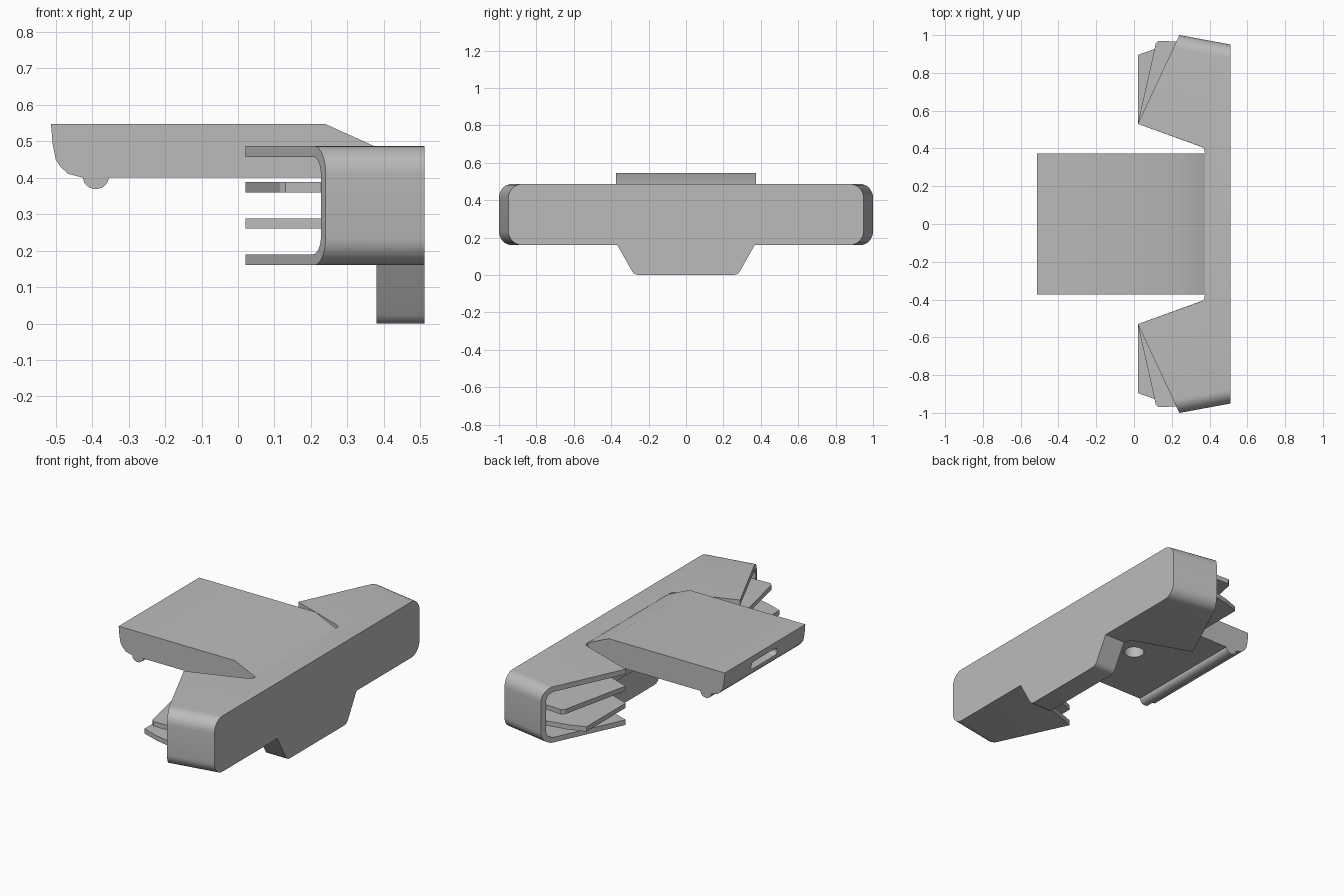
import bpy, bmesh, math
from mathutils import Vector

cube = bpy.data.objects.get("Cube")
if cube:
    bpy.data.objects.remove(cube, do_unlink=True)

grey = bpy.data.materials.new("plain grey")
grey.use_nodes = True
COLOUR = (0.5, 0.5, 0.5, 1)
grey.diffuse_color = COLOUR
grey.node_tree.nodes["Principled BSDF"].inputs["Base Color"].default_value = COLOUR


def loft(name, lower, upper):
    """Closed solid between two matching loops of 3D points."""
    bm = bmesh.new()
    a = [bm.verts.new(p) for p in lower]
    b = [bm.verts.new(p) for p in upper]
    bm.faces.new(a)
    bm.faces.new(b)
    for i in range(len(a)):
        j = (i + 1) % len(a)
        bm.faces.new((a[i], a[j], b[j], b[i]))
    bmesh.ops.recalc_face_normals(bm, faces=bm.faces)
    mesh = bpy.data.meshes.new(name)
    bm.to_mesh(mesh)
    bm.free()
    mesh.materials.append(grey)
    obj = bpy.data.objects.new(name, mesh)
    bpy.context.collection.objects.link(obj)
    return obj


def plan_solid(name, pts, z0, z1):
    return loft(name, [(x, y, z0) for x, y in pts], [(x, y, z1) for x, y in pts])


def rounded_loop(x, half, z0, z1, r, steps=8):
    """Rounded rectangle in the y-z plane."""
    pts = []
    for k, (sy, top) in enumerate(((1, True), (-1, True), (-1, False), (1, False))):
        cy, cz = sy * (half - r), (z1 - r if top else z0 + r)
        for i in range(steps + 1):
            t = math.pi / 2 * (k + i / steps)
            pts.append((x, cy + r * math.cos(t), cz + r * math.sin(t)))
    return pts


def combine(obj, tool, operation):
    mod = obj.modifiers.new("cut", "BOOLEAN")
    mod.operation, mod.object, mod.solver = operation, tool, "EXACT"
    bpy.context.view_layer.objects.active = obj
    bpy.ops.object.modifier_apply(modifier=mod.name)
    bpy.data.objects.remove(tool, do_unlink=True)


def smooth(obj):
    bpy.ops.object.select_all(action="DESELECT")
    obj.select_set(True)
    bpy.context.view_layer.objects.active = obj
    bpy.ops.object.shade_smooth_by_angle(angle=math.radians(30))


# Hollow vent housing, flaring away from its flat face
housing = loft("vent_housing",
               rounded_loop(0.512, 0.95, 0.16, 0.487, 0.075),
               rounded_loop(-0.05, 1.054, 0.16, 0.487, 0.075))
hollow = loft("hollow",
              rounded_loop(0.48, 0.926, 0.19, 0.457, 0.05),
              rounded_loop(-0.1, 1.033, 0.19, 0.457, 0.05))
combine(housing, hollow, "DIFFERENCE")

# Trim to the pointed plan outline
half_plan = [(0.6, 1.2), (0.334, 1.2), (0.02, 0.53), (0.355, 0.41),
             (0.37, 0.4), (0.375, 0.375)]
plan = half_plan + [(x, -y) for x, y in reversed(half_plan)]
combine(housing, plan_solid("trim", plan, -0.1, 0.8), "INTERSECT")
smooth(housing)

# Solid centre between the two vents
plan_solid("centre_core", [(0.375, -0.375), (0.5, -0.375), (0.5, 0.375), (0.375, 0.375)],
           0.17, 0.47)

# Two fanned air vanes on each side
upper = [(0.02, 0.53), (0.115, 0.955), (0.13, 0.97), (0.24, 0.965), (0.49, 0.92), (0.49, 0.38), (0.38, 0.4)]
lower = [(0.02, 0.53), (0.02, 0.895), (0.12, 0.93), (0.26, 0.96), (0.49, 0.92), (0.49, 0.38), (0.38, 0.4)]
for side, s in (("left", 1), ("right", -1)):
    for label, pts, z in (("upper", upper, 0.36), ("lower", lower, 0.26)):
        plan_solid(f"{label}_vane_{side}", [(x, s * y) for x, y in pts], z, z + 0.028)

# Tongue with a rounded nose and a ridge below it
profile = [(-0.513, 0.547), (-0.508, 0.49), (-0.5, 0.45), (-0.487, 0.43),
           (-0.465, 0.41), (-0.425, 0.4)]
for i in range(1, 12):
    t = math.pi * i / 12
    profile.append((-0.39 - 0.035 * math.cos(t), 0.4 - 0.031 * math.sin(t)))
profile += [(-0.355, 0.4), (0.4, 0.4), (0.4, 0.475), (0.375, 0.486), (0.24, 0.547)]
tongue = loft("tongue", [(x, -0.373, z) for x, z in profile],
              [(x, 0.373, z) for x, z in profile])

# Slot in the nose and round blind hole underneath
combine(tongue, loft("slot", rounded_loop(-0.6, 0.12, 0.465, 0.51, 0.02),
                     rounded_loop(-0.4, 0.12, 0.465, 0.51, 0.02)), "DIFFERENCE")
ring = [(0.055 * math.cos(math.tau * i / 24), 0.055 * math.sin(math.tau * i / 24))
        for i in range(24)]
combine(tongue, plan_solid("hole", ring, 0.3, 0.48), "DIFFERENCE")
smooth(tongue)

# Lower tab with tapered sides and softened bottom corners
half_tab = [(0.37, 0.165), (0.29, 0.024), (0.28, 0.01), (0.268, 0.003), (0.25, 0)]
tab = half_tab + [(-y, z) for y, z in reversed(half_tab)]
smooth(loft("lower_tab", [(0.38, y, z) for y, z in tab], [(0.512, y, z) for y, z in tab]))
